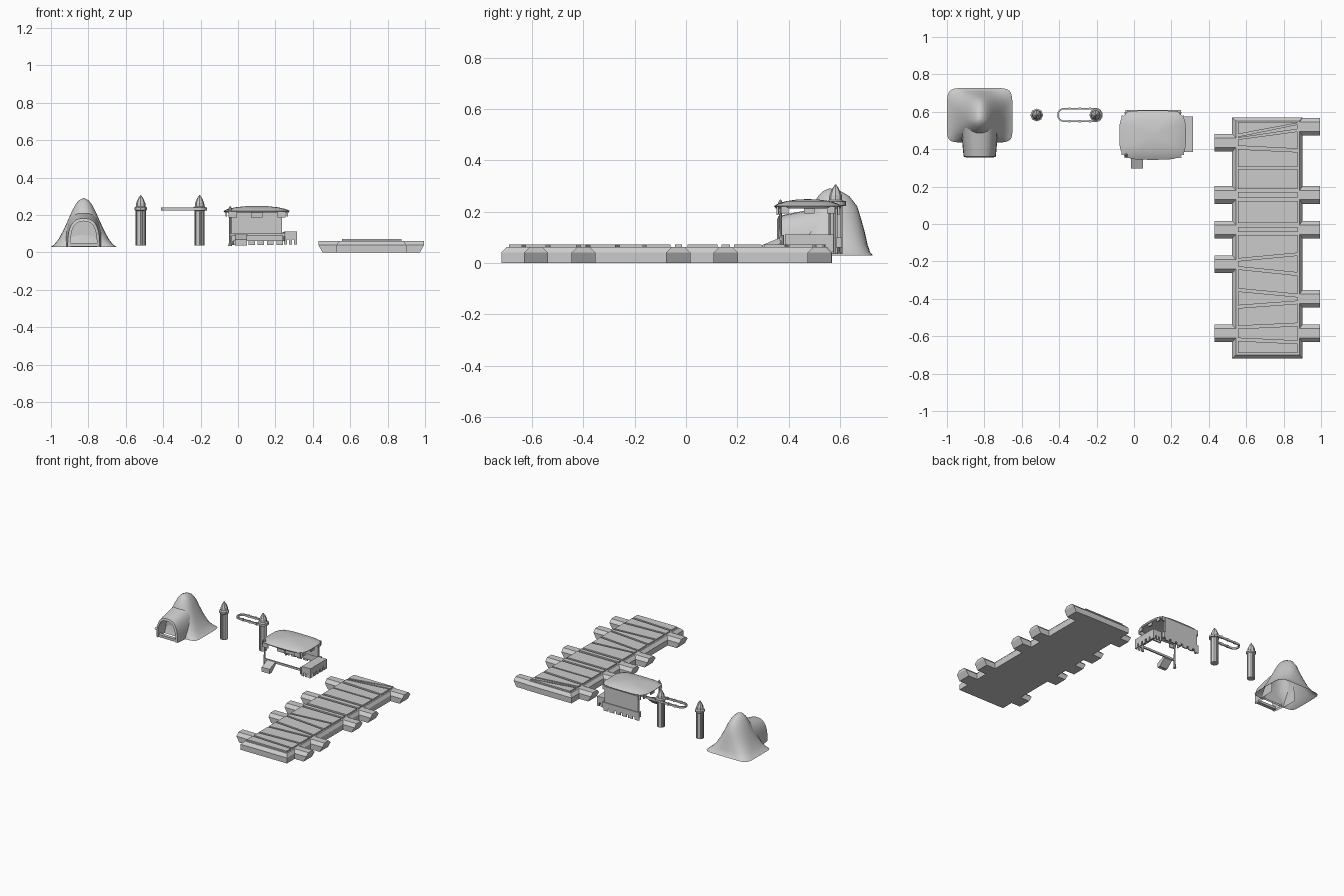
import bpy, bmesh, math

if "Cube" in bpy.data.objects:
    bpy.data.objects.remove(bpy.data.objects["Cube"])

def mesh(name, verts, faces, smooth=False):
    me = bpy.data.meshes.new(name)
    bm = bmesh.new()
    vs = [bm.verts.new(v) for v in verts]
    for f in faces:
        bm.faces.new([vs[i] for i in f])
    bmesh.ops.remove_doubles(bm, verts=bm.verts, dist=1e-5)
    bmesh.ops.recalc_face_normals(bm, faces=bm.faces)
    bm.to_mesh(me)
    bm.free()
    ob = bpy.data.objects.new(name, me)
    bpy.context.collection.objects.link(ob)
    if smooth:
        bpy.ops.object.select_all(action='DESELECT')
        ob.select_set(True)
        bpy.context.view_layer.objects.active = ob
        bpy.ops.object.shade_smooth_by_angle(angle=math.radians(40))
    return ob

def loft(name, rings, start=True, end=True, smooth=False):
    n = len(rings[0])
    verts = [v for r in rings for v in r]
    faces = [(k*n+i, k*n+(i+1) % n, (k+1)*n+(i+1) % n, (k+1)*n+i)
             for k in range(len(rings)-1) for i in range(n)]
    if start:
        faces.append(tuple(range(n))[::-1])
    if end:
        faces.append(tuple((len(rings)-1)*n+i for i in range(n)))
    return mesh(name, verts, faces, smooth)

def rect(x0, x1, y0, y1, z):
    return [(x0, y0, z), (x1, y0, z), (x1, y1, z), (x0, y1, z)]

def box(name, x0, x1, y0, y1, z0, z1):
    return loft(name, [rect(x0, x1, y0, y1, z0), rect(x0, x1, y0, y1, z1)])

def sgnpow(v, p):
    return math.copysign(abs(v)**p, v)

def oval(cx, cy, rx, yb, yf, z, e, n=32):
    # superellipse ring with separate back and front depth
    out = []
    for i in range(n):
        a = 2*math.pi*i/n
        s = sgnpow(math.sin(a), 2/e)
        out.append((cx + rx*sgnpow(math.cos(a), 2/e), cy + s*(yb if s > 0 else yf), z))
    return out

# ---- dock: chamfered slab, side beams and tapered planks
loft("dock_base", [rect(.525, .90, -.72, .57, 0), rect(.525, .90, -.72, .57, .04),
                   rect(.545, .885, -.70, .55, .062)])
def beam_end(name, xo, xi, y):
    s = 1 if xo > xi else -1
    loft(name, [rect(xo - s*.022, xi, y-.047, y+.047, 0), rect(xo, xi, y-.047, y+.047, .04),
                rect(xo, xi, y-.025, y+.025, .062)])
for y in (.435, .155, -.03, -.215, -.585):
    beam_end("left_beam_end", .43, .56, y)
for y in (.52, .155, -.03, -.40, -.585):
    beam_end("right_beam_end", .995, .87, y)
# plank edges: left top, left bottom, right top, right bottom
planks = [(.545, .48, .545, .54), (.467, .46, .533, .507), (.452, .418, .495, .402),
          (.40, .305, .385, .305), (.295, .188, .295, .188), (.172, .138, .172, .138),
          (.122, .005, .122, .005), (-.015, -.043, -.015, -.043), (-.06, -.185, -.06, -.155),
          (-.198, -.228, -.168, -.26), (-.242, -.345, -.275, -.375), (-.36, -.435, -.39, -.412),
          (-.45, -.545, -.426, -.53), (-.56, -.61, -.545, -.625), (-.625, -.69, -.64, -.69)]
for a, b, c, d in planks:
    loft("dock_plank", [[(.555, b, z), (.875, d, z), (.875, c, z), (.555, a, z)] for z in (.055, .072)])

# ---- cave mound: flared bell, open below
CX, CY = -.825, .56
prof = [(.030, .175, .168, .125, 7), (.042, .158, .158, .12, 5), (.07, .135, .148, .115, 3.5),
        (.12, .108, .137, .105, 2.7), (.17, .085, .123, .09, 2.3), (.22, .063, .108, .07, 2),
        (.26, .042, .077, .045, 2), (.28, .024, .043, .025, 2), (.29, .003, .004, .004, 2)]
loft("cave_mound", [oval(CX, CY, rx, yb, yf, z, e) for z, rx, yb, yf, e in prof], start=False, smooth=True)

def arch(y, hw, top, inset=0, n=14):
    pts = []
    for i in range(n+1):
        a = math.pi*i/n
        pts.append((CX + (hw-inset)*sgnpow(math.cos(a), .75),
                    y, .03 + (top-inset-.03)*math.sin(a)**.75))
    return pts
# tunnel shell: outer skin, front lip, inner skin
rows = [arch(.55, .098, .225), arch(.47, .096, .205), arch(.40, .09, .192), arch(.36, .086, .182),
        arch(.355, .086, .182, .015), arch(.45, .09, .19, .016)]
n = len(rows[0])
mesh("cave_tunnel", [p for r in rows for p in r],
     [(k*n+i, k*n+i+1, (k+1)*n+i+1, (k+1)*n+i) for k in range(len(rows)-1) for i in range(n-1)], True)
mesh("tunnel_back", arch(.45, .09, .19, .016), [tuple(range(n))])
box("tunnel_sill", CX-.075, CX+.075, .36, .385, .032, .05)

# ---- bollard posts with collar and pointed cap
def lathe(name, x, y, pts, n=8, smooth=False):
    return loft(name, [[(x + r*math.cos(2*math.pi*i/n), y + r*math.sin(2*math.pi*i/n), z)
                        for i in range(n)] for r, z in pts], smooth=smooth)
for x in (-.52, -.205):
    lathe("post", x, .583, [(.027, .036), (.027, .222), (.034, .228), (.034, .24), (.026, .246),
                            (.024, .265), (.014, .288), (.002, .306)])
    for i in range(8):
        a = 2*math.pi*(i+.5)/8
        lathe("post_stave", x+.022*math.cos(a), .583+.022*math.sin(a), [(.006, .036), (.006, .222)], 5)

# ---- long rope loop hung on the second post
path = []
for cx, a0 in ((-.205, -90), (-.373, 90)):
    for i in range(9):
        a = math.radians(a0 + 180*i/8)
        path.append((cx, math.cos(a), math.sin(a)))
rings = [[(cx + (.034+dr)*c, .583 + (.034+dr)*s, .232+dz)
          for dr, dz in ((-.004, -.007), (.004, -.007), (.004, .007), (-.004, .007))] for cx, c, s in path]
loft("rope_loop", rings + [rings[0]], start=False, end=False)
for x in (-.345, -.29, -.235):
    for y in (.549, .617):
        box("rope_knot", x-.006, x+.006, y-.006, y+.006, .223, .241)

# ---- stall: domed canopy shell
HX, HY = .10, .475
ro = [(.17, .125, .213), (.178, .132, .222), (.155, .115, .232), (.115, .085, .241), (.06, .045, .247), (.004, .003, .249)]
ri = [(.158, .114, .213), (.12, .088, .228), (.004, .003, .236)]
loft("canopy", [oval(HX, HY, a, b, b, z, 4) for a, b, z in ri[::-1] + ro], smooth=True)
# hanging flaps below the canopy rim
for x0, x1 in ((-.05, -.005), (.07, .13), (.21, .255)):
    box("front_flap", x0, x1, .352, .360, .188, .22)
    box("back_flap", x0, x1, .590, .598, .188, .22)
for y0, y1 in ((.37, .40), (.46, .50), (.55, .58)):
    box("right_flap", .258, .266, y0, y1, .193, .22)
    box("left_flap", -.066, -.058, y0, y1, .193, .22)

# back wall with a toothed lower counter board
box("back_wall", -.035, .235, .588, .604, .09, .215)
box("back_board", -.045, .25, .585, .609, .06, .10)
for i in range(6):
    x = -.045 + i*.05
    box("back_tooth", x, x+.035, .602, .609, .04, .062)

# right counter: open-bottomed shell with hanging teeth
box("right_counter_top", .245, .315, .385, .575, .09, .112)
box("right_counter_side", .307, .315, .385, .575, .068, .092)
box("right_counter_front", .245, .315, .385, .393, .068, .092)
box("right_counter_back", .245, .315, .567, .575, .068, .092)
for i in range(5):
    y = .385 + i*.039
    box("side_tooth", .307, .315, y, y+.026, .042, .07)
for x in (.245, .272, .299):
    for y in (.385, .567):
        box("end_tooth", x, x+.016, y, y+.008, .042, .07)

# small sloped front shelf, thin rail and corner poles
mesh("front_shelf", [(x, y, z) for x in (-.017, .047)
                     for y, z in ((.297, .07), (.37, .10), (.37, .08), (.32, .037), (.297, .037))],
     [(0, 1, 2, 3, 4), (9, 8, 7, 6, 5)] + [(i, (i+1) % 5, 5+(i+1) % 5, 5+i) for i in range(5)])
box("front_rail", -.04, .25, .364, .374, .087, .101)
lathe("corner_pole", -.042, .368, [(.011, .035), (.007, .05), (.006, .19), (.009, .2), (.009, .235), (.002, .247)])
lathe("back_pole", -.03, .595, [(.006, .04), (.006, .22)])
lathe("side_pole", .245, .375, [(.006, .06), (.006, .11)])
